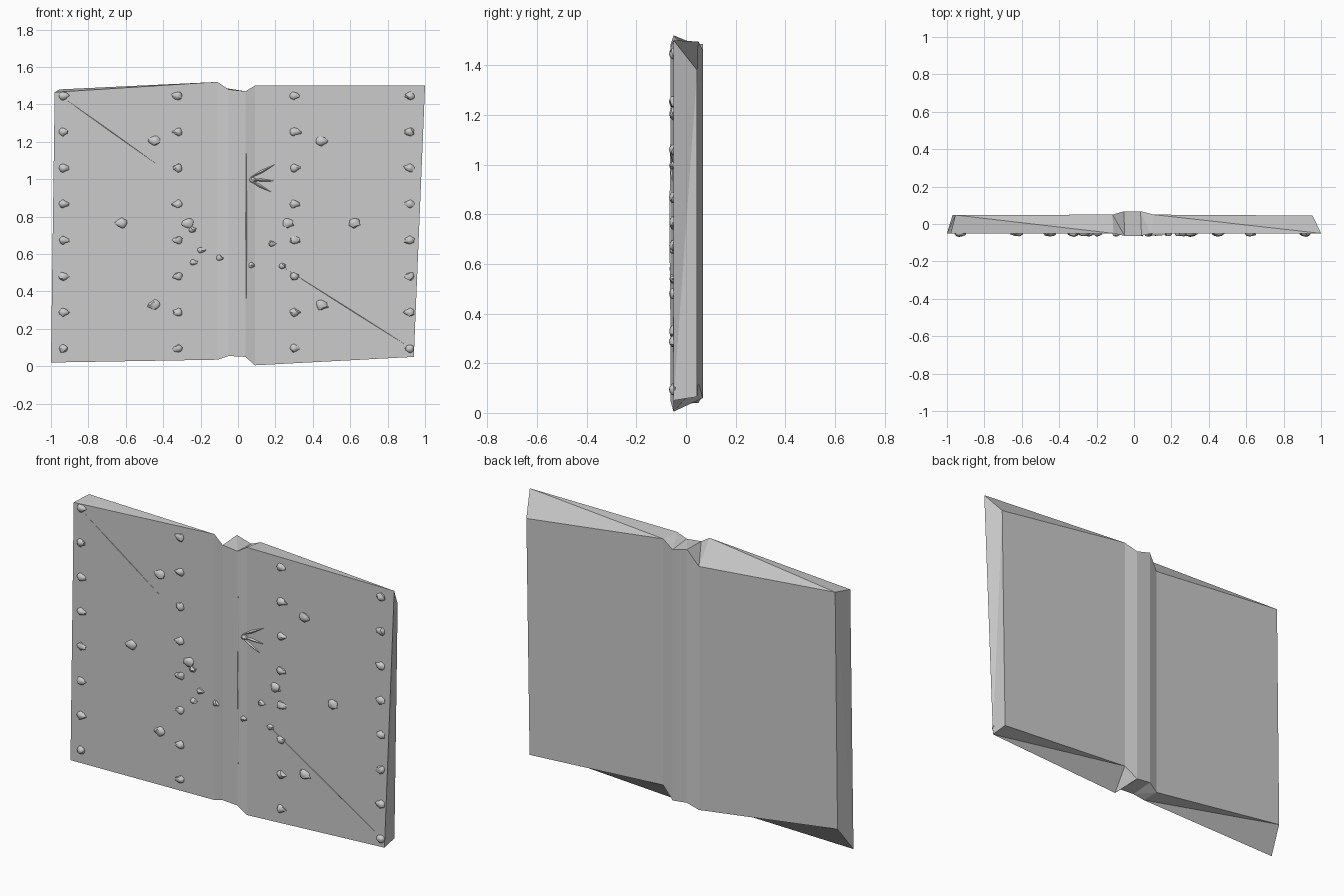
import bpy, bmesh, math, random
from mathutils import Vector

random.seed(4)
if "Cube" in bpy.data.objects:
    bpy.data.objects.remove(bpy.data.objects["Cube"])

grey = bpy.data.materials.new("plain grey")
grey.use_nodes = True
grey.diffuse_color = (0.6, 0.6, 0.6, 1)
grey.node_tree.nodes["Principled BSDF"].inputs["Base Color"].default_value = (0.6, 0.6, 0.6, 1)


def finish(bm, name, smooth=False):
    bmesh.ops.recalc_face_normals(bm, faces=bm.faces)
    mesh = bpy.data.meshes.new(name)
    bm.to_mesh(mesh)
    bm.free()
    mesh.materials.append(grey)
    obj = bpy.data.objects.new(name, mesh)
    bpy.context.collection.objects.link(obj)
    if smooth:
        bpy.ops.object.select_all(action='DESELECT')
        obj.select_set(True)
        bpy.context.view_layer.objects.active = obj
        bpy.ops.object.shade_smooth_by_angle(angle=math.radians(40))
    return obj


# Slab: two skewed panels joined by a thick spine.
# Each column is (y, top x, top z, bottom x, bottom z), from right to left
FRONT = [(-.05, -.98, 1.465, -1, .02), (-.05, -.11, 1.52, -.11, .035),
         (-.063, -.05, 1.48, -.05, .055), (-.063, .04, 1.47, .04, .05),
         (-.05, .09, 1.5, .09, .005), (-.05, 1, 1.5, .94, .05)]
BACK = [(.048, -.955, 1.48, -.97, .16), (.05, -.115, 1.40, -.115, .04),
        (.068, -.054, 1.485, -.054, .07), (.068, .035, 1.46, .035, .06),
        (.05, .106, 1.495, .106, .12), (.045, .955, 1.38, .935, .065)]

bm = bmesh.new()


def column_verts(rows):
    return [(bm.verts.new((tx, y, tz)), bm.verts.new((bx, y, bz))) for y, tx, tz, bx, bz in rows]


front, back = column_verts(FRONT), column_verts(BACK)


def split_quad(a, b, c, d):
    """Two triangles sharing the edge a-c."""
    bm.faces.new((a, b, c))
    bm.faces.new((a, c, d))


for i in range(len(front) - 1):
    for side in (front, back):
        split_quad(side[i][0], side[i + 1][0], side[i + 1][1], side[i][1])
    for end in (0, 1):
        split_quad(back[i][end], back[i + 1][end], front[i + 1][end], front[i][end])
for i in (0, -1):
    split_quad(back[i][0], front[i][0], front[i][1], back[i][1])
finish(bm, "hinged_slab")

# Studs: worn lumps with a tail, pressed into the front
studs = bmesh.new()


def add_stud(x, z, tail, r=.023):
    verts = bmesh.ops.create_icosphere(studs, subdivisions=2, radius=1)["verts"]
    for v in verts:
        p = v.co * random.uniform(.85, 1.12)
        along = p.x * tail
        if along > .3:
            p.x *= 1 + random.uniform(0, .8)
            p.z *= .8
        v.co = Vector((x + p.x * r, -.049 + p.y * .018, z + p.z * r))


for row in range(8):
    z = .095 + row * .193
    for x, tail in ((-.935, 1), (-.32, -1), (.30, 1), (.92, -1)):
        add_stud(x, z, tail)

# Larger studs scattered on each panel
for side in (-1, 1):
    for x, z in ((.445, 1.205), (.62, .765), (.445, .328), (.265, .765)):
        add_stud(side * x, z, side, .028)
# Small studs near the spine
for x, z in ((-.2, .62), (-.24, .555), (-.1, .58), (-.245, .73), (.18, .655),
             (.07, .54), (.235, .535), (.075, .995)):
    add_stud(x, z, 1, .017)
finish(studs, "front_studs", True)


# Fine ridges: a slim diamond-shaped sliver between two points of the front
def add_ridge(name, start, end, width, y):
    b = bmesh.new()
    s, e = Vector((start[0], y, start[1])), Vector((end[0], y, end[1]))
    d = (e - s).normalized()
    across = Vector((-d.z, 0, d.x)) * width
    mid = (s + e) / 2
    rim = [b.verts.new(p) for p in (s, mid + across, e, mid - across)]
    tip = b.verts.new(mid + Vector((0, -width, 0)))
    for i in range(4):
        b.faces.new((rim[i], rim[(i + 1) % 4], tip))
    b.faces.new(rim)
    finish(b, name)


add_ridge("spine_ridge", (.045, .1), (.045, 1.4), .007, -.06)
add_ridge("upper_scratch", (-.94, 1.44), (-.42, 1.07), .002, -.05)
add_ridge("lower_scratch", (.24, .53), (.92, .1), .002, -.05)
for x, z in ((.2, 1.08), (.2, .99), (.18, .93)):
    add_ridge("splinter", (.05, 1.0), (x, z), .008, -.055)
